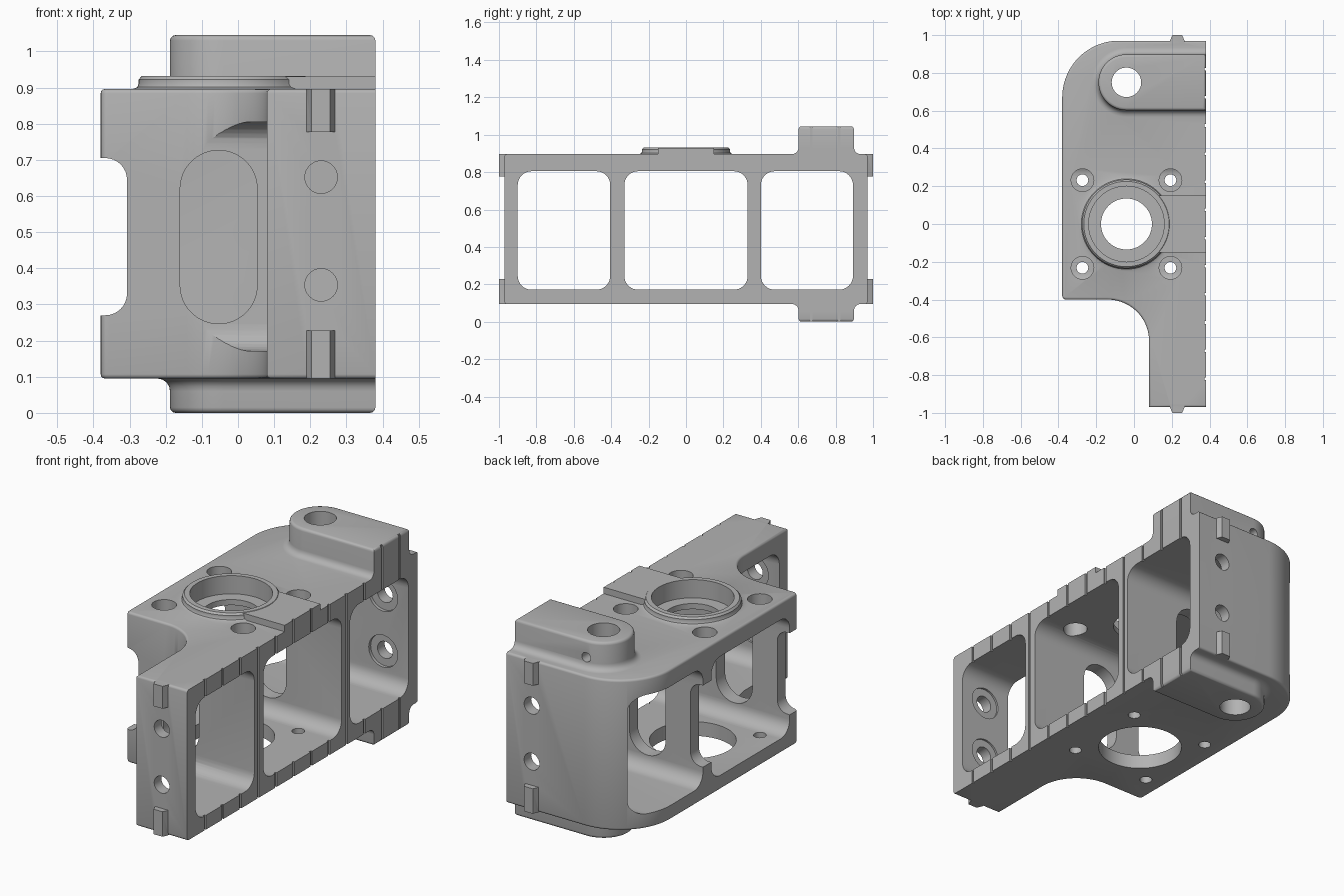
import bpy
import bmesh
from math import pi, cos, sin, radians

if "Cube" in bpy.data.objects:
    bpy.data.objects.remove(bpy.data.objects["Cube"], do_unlink=True)

BOT, TOP = 0.095, 0.896      # housing bottom and top
SIDE, END = 0.38, 0.97       # half width and half length
CX = -0.04                   # axis of the bearing bore and the lugs


def arc(cx, cy, r, a0, a1, n=16):
    """Points on an arc, angles in degrees."""
    return [(cx + r * cos(radians(a0 + (a1 - a0) * i / n)),
             cy + r * sin(radians(a0 + (a1 - a0) * i / n))) for i in range(n + 1)]


def circle(cx, cy, r, n=48):
    return arc(cx, cy, r, 0, 360, n)[:-1]


def rounded(x0, x1, y0, y1, r, n=8):
    """Rounded rectangle outline."""
    return (arc(x1 - r, y0 + r, r, -90, 0, n) + arc(x1 - r, y1 - r, r, 0, 90, n)
            + arc(x0 + r, y1 - r, r, 90, 180, n) + arc(x0 + r, y0 + r, r, 180, 270, n))


def loft(name, rings, axis="z"):
    """Solid through a stack of (outline, level) rings along an axis."""
    place = {"x": lambda a, b, h: (h, a, b),
             "y": lambda a, b, h: (a, h, b),
             "z": lambda a, b, h: (a, b, h)}[axis]
    bm = bmesh.new()
    loops = [[bm.verts.new(place(a, b, h)) for a, b in pts] for pts, h in rings]
    bm.faces.new(loops[0])
    bm.faces.new(loops[-1])
    n = len(loops[0])
    for lo, hi in zip(loops, loops[1:]):
        for i in range(n):
            j = (i + 1) % n
            bm.faces.new((lo[i], lo[j], hi[j], hi[i]))
    bmesh.ops.recalc_face_normals(bm, faces=bm.faces)
    mesh = bpy.data.meshes.new(name)
    bm.to_mesh(mesh)
    bm.free()
    obj = bpy.data.objects.new(name, mesh)
    bpy.context.collection.objects.link(obj)
    return obj


def prism(name, pts, lo, hi, axis="z"):
    return loft(name, [(pts, lo), (pts, hi)], axis)


# Housing block: long plan outline with one big round corner and a narrow arm
plan = ([(SIDE, -END), (SIDE, END)] + arc(-0.08, 0.67, 0.3, 90, 180, 24)
        + arc(-0.36, -0.38, 0.02, 180, 270, 4)
        + arc(-0.14, -0.62, 0.22, 90, 0, 18) + [(0.08, -END)])
housing = prism("bearing_housing", plan, BOT, TOP)

# Soften the top and bottom rims, except along the flat mounting side
bm = bmesh.new()
bm.from_mesh(housing.data)
rim = [e for e in bm.edges
       if abs(e.verts[0].co.z - e.verts[1].co.z) < 0.001
       and not all(v.co.x > SIDE - 0.001 for v in e.verts)]
bmesh.ops.bevel(bm, geom=rim, offset=0.012, segments=3, profile=0.5, affect='EDGES')
bm.to_mesh(housing.data)
bm.free()


def combine(tool, mode):
    """Apply a boolean to the housing and drop the tool."""
    tool.hide_render = True
    mod = housing.modifiers.new("bool", 'BOOLEAN')
    mod.operation, mod.solver, mod.object = mode, 'EXACT', tool
    deps = bpy.context.evaluated_depsgraph_get()
    deps.update()
    mesh = bpy.data.meshes.new_from_object(housing.evaluated_get(deps))
    housing.modifiers.clear()
    housing.data = mesh
    bpy.data.objects.remove(tool, do_unlink=True)


def add(tool):
    combine(tool, 'UNION')


def cut(tool):
    combine(tool, 'DIFFERENCE')


# Lugs above and below, with a filleted foot and a rounded rim
def lug_outline(grow, right):
    r = 0.148 + grow
    return [(right, 0.75 - r), (right, 0.75 + r)] + arc(CX, 0.75, r, 90, 270, 32)


def lug(name, base, tip):
    s = 1 if tip > base else -1
    rings = [(lug_outline(0.035, SIDE), base - s * 0.03)]
    for i in range(5):
        a = i / 4 * pi / 2
        rings.append((lug_outline(0.035 * (1 - sin(a)), SIDE),
                      base + s * 0.035 * (1 - cos(a))))
    for i in range(4):
        a = i / 3 * pi / 2
        d = 0.015 * (1 - cos(a))
        rings.append((lug_outline(-d, SIDE - d), tip - s * 0.015 * (1 - sin(a))))
    return loft(name, rings)


add(lug("upper_lug", TOP, 1.045))
add(lug("lower_lug", BOT, 0.0))

# Raised bearing collar and the flat pad beside it
collar = [(0.25, TOP - 0.03), (0.25, TOP), (0.239, TOP + 0.005), (0.235, TOP + 0.014),
          (0.235, 0.922), (0.226, 0.932)]
add(loft("bearing_collar", [(circle(CX, 0, r, 64), z) for r, z in collar]))
add(prism("collar_pad", [(0.1, -0.15), (SIDE, -0.15), (SIDE, 0.15), (0.1, 0.15)],
          TOP - 0.03, 0.93))

# Tapered locating keys on both ends
for s in (-1, 1):
    key = [(0.19, s * 0.95), (0.19, s * END), (0.203, s), (0.255, s),
           (0.268, s * END), (0.268, s * 0.95)]
    for lo, hi in ((BOT, 0.228), (0.777, TOP)):
        add(prism("locating_key", key, lo, hi))

# Three windows straight through the width
for y0, y1 in ((-0.9, -0.405), (-0.33, 0.33), (0.4, 0.893)):
    cut(prism("window_cutter", rounded(y0, y1, 0.171, 0.805, 0.075), -1, 1, "x"))

# Long relief on the left edge and slots in the cross walls
cut(prism("edge_relief", rounded(-0.7, -0.307, 0.27, 0.705, 0.06), -1, 1, "y"))
cut(prism("wall_slot", rounded(-0.16, 0.053, 0.247, 0.726, 0.106, 16), -0.6, 0.6, "y"))

# Stepped bearing bore and the opening opposite
cut(prism("bearing_seat", circle(CX, 0, 0.2, 64), 0.835, 1.2))
cut(prism("bearing_bore", circle(CX, 0, 0.135, 64), 0.6, 1.2))
cut(prism("lower_opening", circle(CX, 0, 0.21, 64), -0.2, 0.4))

# Four bolt positions around the bore: wide above, narrow below
for sx in (-1, 1):
    for sy in (-1, 1):
        x, y = CX + sx * 0.233, sy * 0.232
        cut(prism("bolt_access", circle(x, y, 0.06, 32), 0.6, 1.2))
        cut(prism("bolt_hole", circle(x, y, 0.031, 24), -0.2, 0.4))

# Lug pin bore and its small cross hole
cut(prism("pin_bore", circle(CX, 0.75, 0.078), -0.2, 1.3))
cut(prism("cross_hole", circle(CX, 0.955, 0.025, 24), 0.75, 1.1, "y"))

# End wall holes with shallow spot faces inside
for s in (-1, 1):
    for z in (0.354, 0.652):
        cut(prism("end_hole", circle(0.23, z, 0.045, 32), s * 0.8, s * 1.1, "y"))
        cut(prism("spot_face", circle(0.23, z, 0.085, 40), s * 0.8, s * 0.91, "y"))

# Fine vertical grooves on the mounting side
for i in range(12):
    y = (i - 5.5) * 0.149
    cut(prism("groove", [(0.372, y - 0.007), (0.5, y - 0.007),
                         (0.5, y + 0.007), (0.372, y + 0.007)], -0.2, 1.3))

# Single grey metal finish, smooth on the rounds
mat = bpy.data.materials.new("grey_metal")
mat.use_nodes = True
grey = (0.45, 0.45, 0.45, 1)
mat.diffuse_color = grey
mat.node_tree.nodes["Principled BSDF"].inputs["Base Color"].default_value = grey
housing.data.materials.clear()
housing.data.materials.append(mat)
for p in housing.data.polygons:
    p.material_index = 0

bpy.ops.object.select_all(action='DESELECT')
bpy.context.view_layer.objects.active = housing
housing.select_set(True)
bpy.ops.object.shade_smooth_by_angle(angle=radians(32))
